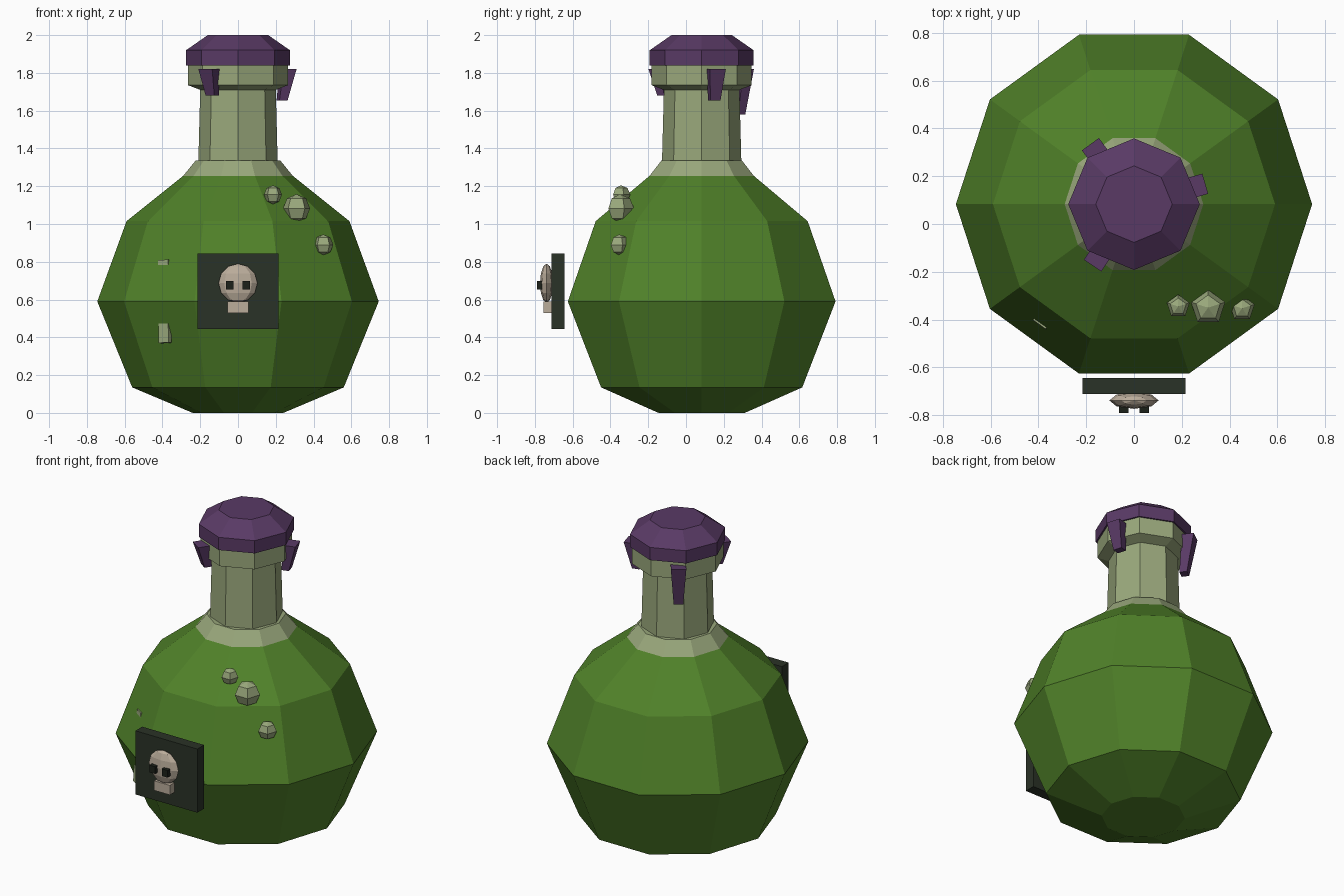
import bpy, bmesh
from math import cos, sin, pi, radians
from mathutils import Matrix, Vector

if "Cube" in bpy.data.objects:
    bpy.data.objects.remove(bpy.data.objects["Cube"])

CY = 0.083  # bottle axis in y


def mat(name, r, g, b):
    m = bpy.data.materials.new(name)
    m.diffuse_color = (r, g, b, 1)
    m.use_nodes = True
    m.node_tree.nodes["Principled BSDF"].inputs["Base Color"].default_value = m.diffuse_color
    return m


GREEN = mat("green_liquid", 0.08, 0.22, 0.022)
GLASS = mat("pale_glass", 0.32, 0.39, 0.20)
PURPLE = mat("purple_wax", 0.10, 0.042, 0.13)
DARK = mat("dark_label", 0.023, 0.032, 0.02)
BONE = mat("bone", 0.50, 0.42, 0.33)
BLACK = mat("eye_black", 0.012, 0.015, 0.01)


def finish(name, bm, *mats):
    bmesh.ops.recalc_face_normals(bm, faces=bm.faces)
    me = bpy.data.meshes.new(name)
    bm.to_mesh(me)
    bm.free()
    for m in mats:
        me.materials.append(m)
    ob = bpy.data.objects.new(name, me)
    bpy.context.collection.objects.link(ob)
    return ob


def lathe(name, n, profile, *mats, second_from=99):
    """Closed n-sided solid from (radius, z) pairs; upper bands may use material 2."""
    bm = bmesh.new()
    rings = [[bm.verts.new((r * cos(2 * pi * i / n), CY + r * sin(2 * pi * i / n), z))
              for i in range(n)] for r, z in profile]
    bm.faces.new(rings[0])
    for k in range(len(rings) - 1):
        for i in range(n):
            j = (i + 1) % n
            f = bm.faces.new((rings[k][i], rings[k][j], rings[k + 1][j], rings[k + 1][i]))
            f.material_index = int(k >= second_from)
    top = bm.faces.new(rings[-1])
    top.material_index = int(len(rings) > second_from)
    return finish(name, bm, *mats)


def box(name, size, centre, m, rot=None):
    bm = bmesh.new()
    bmesh.ops.create_cube(bm, size=1)
    M = Matrix.Translation(centre) @ (rot or Matrix()) @ Matrix.Diagonal((*size, 1))
    bm.transform(M)
    return finish(name, bm, m)


def ball(name, segs, rings, radii, centre, m):
    bm = bmesh.new()
    bmesh.ops.create_uvsphere(bm, u_segments=segs, v_segments=rings, radius=1)
    bm.transform(Matrix.Translation(centre) @ Matrix.Diagonal((*radii, 1)))
    return finish(name, bm, m)


# bottle: ten-sided body with pale collar, eight-sided neck, lip and wax cap
lathe("body", 10, [(0.24, 0), (0.56, 0.135), (0.745, 0.59), (0.59, 1.015),
                   (0.29, 1.255), (0.225, 1.335)], GREEN, GLASS, second_from=4)
lathe("neck", 8, [(0.21, 1.33), (0.2, 1.71)], GLASS)
lathe("lip", 8, [(0.2, 1.71), (0.265, 1.735), (0.265, 1.84)], GLASS)
lathe("wax_cap", 8, [(0.275, 1.84), (0.275, 1.92), (0.16, 2.0)], PURPLE)

# wax drips: tapered boxes leaning inward
for i, (deg, bottom) in enumerate([(16, 1.655), (126, 1.58), (236, 1.68)]):
    bm = bmesh.new()
    bmesh.ops.create_cube(bm, size=1)
    for v in bm.verts:
        up = v.co.z > 0
        v.co = Vector((0.275 + v.co.x * 0.07 if up else 0.243 + v.co.x * 0.045,
                       v.co.y * (0.088 if up else 0.055), 1.82 if up else bottom))
    bm.transform(Matrix.Translation((0, CY, 0)) @ Matrix.Rotation(radians(deg), 4, 'Z'))
    finish(f"wax_drip_{i + 1}", bm, PURPLE)

# bubbles on the shoulder
for i, (x, y, z, r) in enumerate([(0.185, -0.345, 1.155, 0.05),
                                  (0.31, -0.35, 1.083, 0.075),
                                  (0.452, -0.353, 0.89, 0.055)]):
    ball(f"bubble_{i + 1}", 5, 4, (r, r, r), (x, y, z), GLASS)

# glass highlight strip, mostly sunk into the body
box("highlight", (0.03, 0.065, 0.44), (-0.387, -0.427, 0.59), GLASS,
    Matrix.Rotation(radians(234), 4, 'Z') @ Matrix.Rotation(radians(-4), 4, 'Y')
    @ Matrix.Rotation(radians(3), 4, 'X'))

# label plate with skull emblem
box("label", (0.43, 0.067, 0.4), (0, -0.678, 0.645), DARK)
ball("skull", 8, 6, (0.103, 0.035, 0.103), (0, -0.738, 0.687), BONE)
box("jaw", (0.11, 0.05, 0.06), (0, -0.73, 0.56), BONE)
for s in (-1, 1):
    box("eye_left" if s < 0 else "eye_right", (0.04, 0.03, 0.045),
        (s * 0.043, -0.775, 0.677), BLACK)
